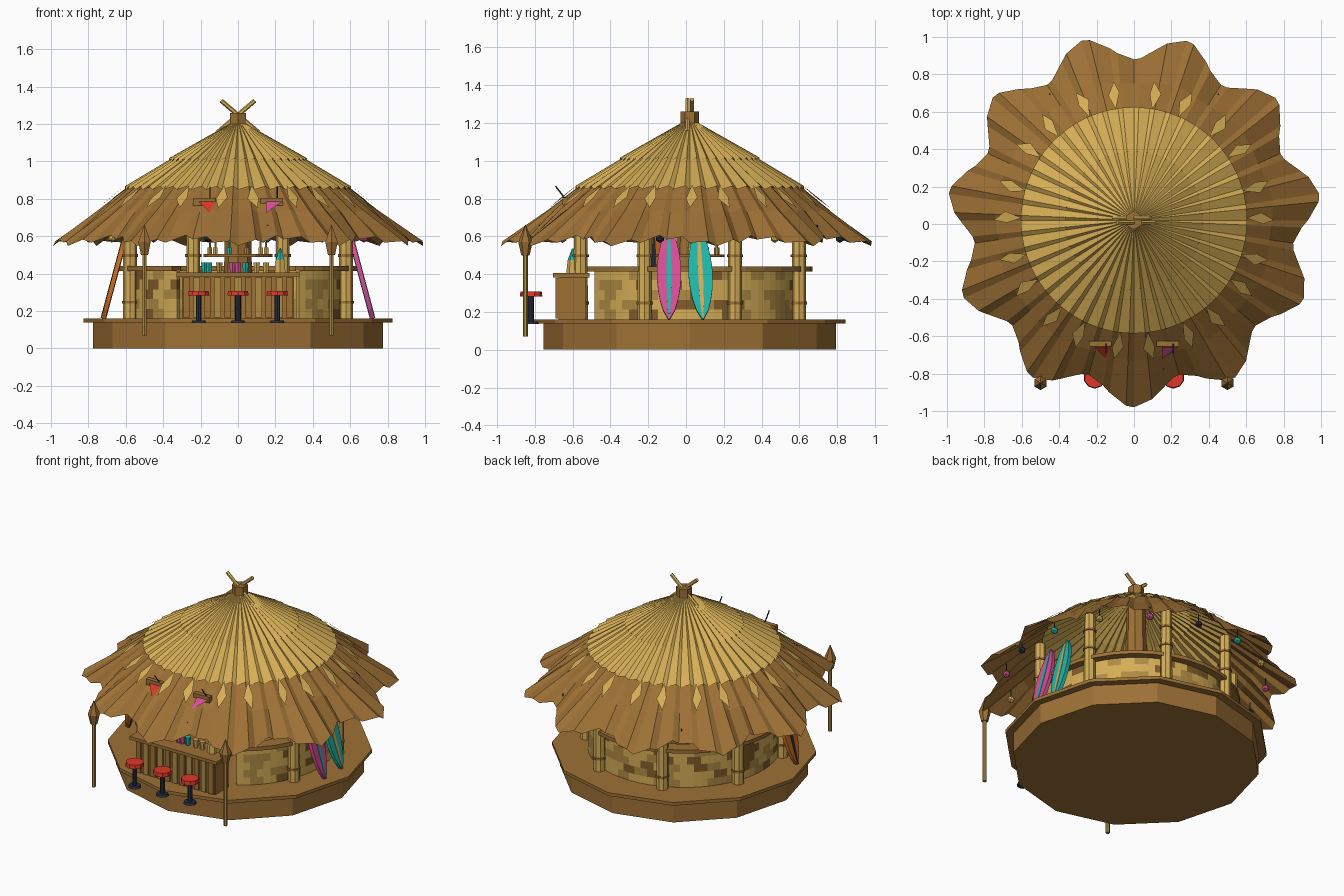
import bpy, bmesh, random
from math import sin, cos, pi, radians
from mathutils import Vector, Matrix

random.seed(4)
if "Cube" in bpy.data.objects:
    bpy.data.objects.remove(bpy.data.objects["Cube"])

CY = 0.02  # hut axis in y


def material(name, r, g, b):
    m = bpy.data.materials.new(name)
    m.use_nodes = True
    col = [(c / 255) ** 2.2 for c in (r, g, b)] + [1]
    m.diffuse_color = col
    m.node_tree.nodes["Principled BSDF"].inputs["Base Color"].default_value = col
    return m


STRAW = material("straw", 212, 172, 86)
WOOD = material("brown wood", 156, 112, 56)
TAN = material("tan stone", 174, 138, 70)
DARK = material("dark stone", 128, 92, 46)
RED = material("red", 220, 58, 42)
PINK = material("pink", 216, 80, 150)
TEAL = material("teal", 36, 182, 170)
ORANGE = material("orange", 208, 112, 36)
NAVY = material("navy metal", 44, 50, 66)


def finish(name, bm, *mats):
    me = bpy.data.meshes.new(name)
    bm.to_mesh(me)
    bm.free()
    for m in mats:
        me.materials.append(m)
    ob = bpy.data.objects.new(name, me)
    bpy.context.collection.objects.link(ob)
    return ob


def rod(name, a, b, r1, r2, mat, n=8):
    """Tapered prism from point a to point b."""
    a, b = Vector(a), Vector(b)
    d = b - a
    turn = d.to_track_quat('Z', 'Y').to_matrix().to_4x4()
    bm = bmesh.new()
    bmesh.ops.create_cone(bm, cap_ends=True, segments=n, radius1=r1, radius2=r2,
                          depth=d.length, matrix=Matrix.Translation((a + b) / 2) @ turn)
    return finish(name, bm, mat)


def upright(name, x, y, z0, z1, r1, r2, mat, n=8):
    return rod(name, (x, y, z0), (x, y, z1), r1, r2, mat, n)


def box(name, lo, hi, mat):
    lo, hi = Vector(lo), Vector(hi)
    bm = bmesh.new()
    bmesh.ops.create_cube(bm, size=1, matrix=Matrix.Translation((lo + hi) / 2)
                          @ Matrix.Diagonal((*(hi - lo), 1)))
    return finish(name, bm, mat)


def polar(r, a, z):
    return Vector((r * cos(a), CY + r * sin(a), z))


# Deck
upright("deck_base", 0, CY, 0, 0.14, 0.775, 0.775, WOOD, 12)
upright("deck_floor", 0, CY, 0.138, 0.16, 0.825, 0.825, WOOD, 12)


# Thatch roof: folded panels, the lowest tier ending in eleven scallops
def tier(name, rings, mat, panels=44):
    bm = bmesh.new()
    rows = []
    for r, z, scallop, fold in rings:
        row = []
        for i in range(panels * 2):
            a = -pi / 2 + (i // 2 + 0.7 * (i % 2)) * 2 * pi / panels
            wave = cos(11 * (a + pi / 2))
            lift = fold * (1 if i % 2 else -1)
            row.append(bm.verts.new(polar(r + scallop * wave, a, z - 0.25 * scallop * wave + lift)))
        rows.append(row)
    for top, low in zip(rows, rows[1:]):
        for i in range(len(top)):
            j = (i + 1) % len(top)
            bm.faces.new((top[i], low[i], low[j], top[j]))
    return finish(name, bm, mat)


tier("roof_top_tier", [(0.02, 1.215, 0, 0), (0.37, 1.008, 0, 0.009)], STRAW)
tier("roof_middle_tier", [(0.34, 1.02, 0, 0.006), (0.605, 0.858, 0, 0.009)], STRAW)
tier("roof_eave_tier", [(0.58, 0.865, 0, 0.006), (0.74, 0.735, 0.01, 0.009),
                        (0.93, 0.578, 0.07, 0.012)], WOOD)

# Loose straw tufts below the middle tier
bm = bmesh.new()
for k in range(11):
    for side in (-1, 1):
        a = -pi / 2 + k * 2 * pi / 11 + side * radians(7)
        kite = [(0.6, 0), (0.69, -0.05), (0.75, side * 0.02), (0.68, 0.04)]
        bm.faces.new([bm.verts.new(polar(r, a + da, 0.873 - (r - 0.6) * 0.81)) for r, da in kite])
finish("straw_tufts", bm, STRAW)

# Finial with crossed sticks
upright("finial_block", 0, CY, 1.17, 1.26, 0.05, 0.05, WOOD, 6)
for s in (-1, 1):
    rod("crossed_stick", (s * 0.09, CY + s * 0.012, 1.325), (-s * 0.11, CY + s * 0.012, 1.155),
        0.012, 0.012, STRAW, 6)

# Stone wall, open at the front, with random stone tones
bm = bmesh.new()
cols, rows = 72, 5
start, sweep = radians(-57), radians(294)
grid = [[bm.verts.new(polar(0.6, start + sweep * c / cols, 0.16 + 0.26 * r / rows))
         for c in range(cols + 1)] for r in range(rows + 1)]
for r in range(rows):
    tone = 0
    for c in range(cols):
        if (c + r) % 2 == 0:
            tone = random.choice((0, 0, 1, 2))
        f = bm.faces.new((grid[r][c], grid[r][c + 1], grid[r + 1][c + 1], grid[r + 1][c]))
        f.material_index = tone
wall = finish("stone_wall", bm, STRAW, TAN, DARK)
mod = wall.modifiers.new("thickness", 'SOLIDIFY')
mod.thickness = 0.03

# Wall rail: square section swept along the same arc
bm = bmesh.new()
section = [(0.56, 0.415), (0.65, 0.415), (0.65, 0.44), (0.56, 0.44)]
loops = [[bm.verts.new(polar(r, start + sweep * i / 28, z)) for r, z in section] for i in range(29)]
for p, q in zip(loops, loops[1:]):
    for i in range(4):
        j = (i + 1) % 4
        bm.faces.new((p[i], q[i], q[j], p[j]))
bm.faces.new(loops[0])
bm.faces.new(loops[-1][::-1])
bmesh.ops.recalc_face_normals(bm, faces=bm.faces)
finish("wall_rail", bm, WOOD)

# Eight bamboo posts with bands
for k in range(8):
    p = polar(0.625, radians(22.5 + 45 * k), 0)
    upright("post", p.x, p.y, 0.16, 0.74, 0.038, 0.036, STRAW)
    for z in (0.24, 0.49, 0.62):
        upright("post_band", p.x, p.y, z, z + 0.014, 0.043, 0.043, WOOD)

# Bar counter with slats
box("counter_body", (-0.3, -0.675, 0.16), (0.3, -0.53, 0.385), WOOD)
box("counter_top", (-0.33, -0.705, 0.383), (0.33, -0.51, 0.405), WOOD)
for i in range(11):
    x = -0.275 + i * 0.055
    box("counter_slat", (x - 0.018, -0.69, 0.165), (x + 0.018, -0.67, 0.38), TAN if i % 2 else WOOD)

# Stools
for x in (-0.21, 0, 0.21):
    y = -0.82
    upright("stool_foot", x, y, 0.135, 0.15, 0.042, 0.036, NAVY, 10)
    upright("stool_stem", x, y, 0.148, 0.285, 0.015, 0.015, NAVY)
    upright("stool_seat", x, y, 0.282, 0.308, 0.06, 0.056, RED, 10)

# Centre column, round shelf and bottles
upright("centre_column", 0, CY, 0.16, 1.1, 0.08, 0.06, WOOD)
upright("bottle_shelf", 0, CY, 0.49, 0.505, 0.185, 0.185, WOOD, 12)
for k in range(10):
    p = polar(0.15, 2 * pi * k / 10, 0)
    mat = (STRAW, TEAL, TAN)[k % 3]
    upright("bottle", p.x, p.y, 0.505, 0.54, 0.014, 0.014, mat, 6)
    upright("bottle_neck", p.x, p.y, 0.54, 0.57, 0.006, 0.006, mat, 6)

# Cups and a lamp on the counter
for x, mat in ((-0.18, TEAL), (-0.155, TEAL), (-0.1, TAN), (-0.03, PINK), (0.0, PINK),
               (0.04, TEAL), (0.1, STRAW), (0.15, STRAW)):
    upright("cup", x, -0.6, 0.405, 0.46, 0.014, 0.02, mat, 6)
upright("lamp_base", 0.225, -0.6, 0.405, 0.475, 0.034, 0.026, STRAW, 6)
upright("lamp_top", 0.225, -0.6, 0.475, 0.535, 0.026, 0.004, TEAL, 6)


# Surfboards leaning outside the wall; s is the side of the hut
def board(name, s, y, mat, stripe, tilt):
    place = (Matrix.Translation((s * 0.72, y, 0.16)) @ Matrix.Rotation(radians(-15 * s), 4, 'Y')
             @ Matrix.Rotation(radians(tilt), 4, 'X'))

    def slab(part, half, x0, x1, m):
        ts = [i / 10 for i in range(11)]
        w = [half * max(sin(pi * t), 0.01) ** 0.6 for t in ts]
        side = [(w[i], 0.5 * ts[i]) for i in range(11)]
        side += [(-w[i], 0.5 * ts[i]) for i in reversed(range(11))]
        bm = bmesh.new()
        f = bm.faces.new([bm.verts.new((x0, u, v)) for u, v in side])
        out = bmesh.ops.extrude_face_region(bm, geom=[f])["geom"]
        bmesh.ops.translate(bm, vec=(x1 - x0, 0, 0),
                            verts=[g for g in out if isinstance(g, bmesh.types.BMVert)])
        bmesh.ops.recalc_face_normals(bm, faces=bm.faces)
        bm.transform(place)
        finish(part, bm, m)

    slab(name, 0.064, -0.012, 0.012, mat)
    slab(name + "_stripe", 0.013, -0.015, 0.015, stripe)


board("pink_surfboard", 1, -0.09, PINK, TEAL, 0)
board("teal_surfboard", 1, 0.09, TEAL, STRAW, 3)
board("orange_surfboard", -1, -0.17, ORANGE, NAVY, 0)

# Torches and the roof signs
for s, mat in ((-1, RED), (1, PINK)):
    x, y = s * 0.5, -0.85
    upright("torch_pole", x, y, 0.07, 0.53, 0.013, 0.013, TAN, 6)
    upright("torch_cup", x, y, 0.5, 0.57, 0.022, 0.038, WOOD, 6)
    upright("torch_tip", x, y, 0.57, 0.66, 0.038, 0.002, WOOD, 6)
    x = s * 0.18
    box("sign_bar", (x - 0.06, -0.655, 0.765), (x + 0.06, -0.625, 0.805), WOOD)
    rod("sign_stick", (x + 0.03, -0.64, 0.8), (x + 0.03, -0.69, 0.865), 0.004, 0.004, NAVY, 6)
    bm = bmesh.new()
    flag = [(x - 0.03, 0.785), (x + 0.055, 0.785), (x - 0.03 * s, 0.725)]
    bm.faces.new([bm.verts.new((u, -0.66 - (0.785 - v), v)) for u, v in flag])
    finish("sign_flag", bm, mat)

# Lanterns hanging under the eave
for k in range(16):
    p = polar(0.81, radians(11.25 + 22.5 * k), 0.59)
    bm = bmesh.new()
    bmesh.ops.create_icosphere(bm, subdivisions=1, radius=0.025, matrix=Matrix.Translation(p))
    finish("lantern", bm, (TEAL, STRAW, PINK, NAVY)[k % 4])
    rod("lantern_cord", p, p + Vector((0, 0, 0.07)), 0.004, 0.004, NAVY, 4)
